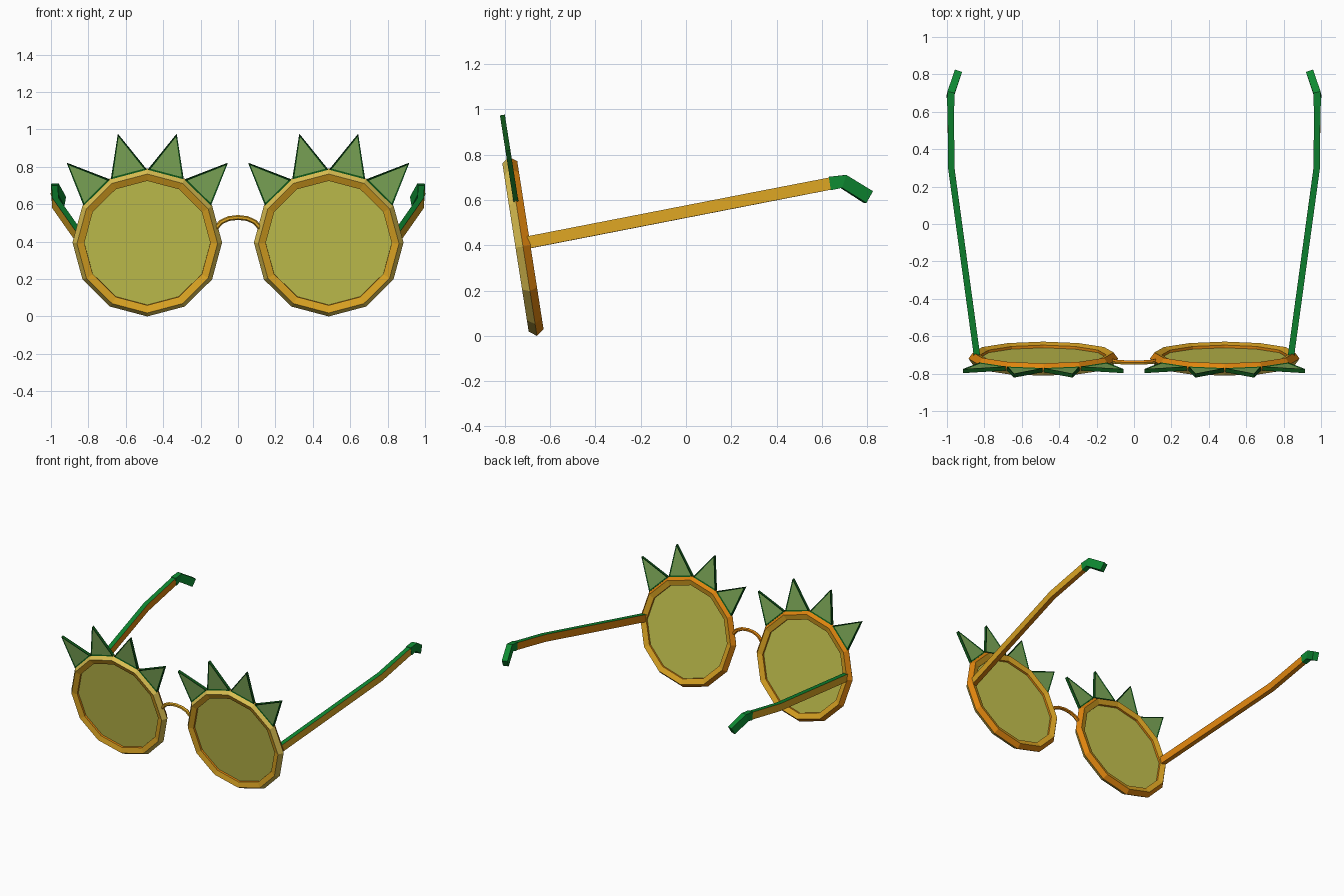
import bpy, bmesh, math
from mathutils import Vector

if "Cube" in bpy.data.objects:
    bpy.data.objects.remove(bpy.data.objects["Cube"])

TILT = math.radians(8.9)      # lens plane leans forward at the top
CX, CY, CZ = 0.485, -0.72, 0.395
SIDES = 12


def srgb(r, g, b):
    f = lambda c: (c / 255 / 12.92) if c < 10 else ((c / 255 + 0.055) / 1.055) ** 2.4
    return (f(r), f(g), f(b), 1.0)


def material(name, *rgb):
    m = bpy.data.materials.new(name)
    m.diffuse_color = srgb(*rgb)
    m.use_nodes = True
    m.node_tree.nodes["Principled BSDF"].inputs["Base Color"].default_value = m.diffuse_color
    return m


GOLD = material("gold", 222, 166, 35)
ORANGE = material("orange", 222, 132, 14)
YELLOW = material("pale_yellow", 218, 190, 80)
LENS = material("lens_yellow", 200, 198, 80)
GREEN = material("leaf_green", 14, 138, 50)
DARK = material("dark_green", 14, 82, 24)
LIGHT = material("light_green", 128, 172, 90)


def finish(name, bm, mats, lens_x=None):
    bm.normal_update()
    me = bpy.data.meshes.new(name)
    bm.to_mesh(me)
    bm.free()
    for m in mats:
        me.materials.append(m)
    ob = bpy.data.objects.new(name, me)
    bpy.context.collection.objects.link(ob)
    if lens_x is not None:
        ob.location = (lens_x, CY, CZ)
        ob.rotation_euler = (TILT, 0, 0)
    return ob


def skin(bm, loops, closed):
    """Join matching vertex loops with quads; returns faces with their band number."""
    out, n = [], len(loops[0])
    for i in range(len(loops) if closed else len(loops) - 1):
        a, b = loops[i], loops[(i + 1) % len(loops)]
        for j in range(n):
            k = (j + 1) % n
            out.append((bm.faces.new((a[j], a[k], b[k], b[j])), j))
    if not closed:
        bm.faces.new(loops[0])
        bm.faces.new(loops[-1])
    bmesh.ops.recalc_face_normals(bm, faces=bm.faces[:])
    return out


def polar(r, deg, y=0.0):
    a = math.radians(deg)
    return Vector((r * math.cos(a), y, r * math.sin(a)))


def rim(name, x):
    # pentagonal section swept round twelve sides, one colour per band
    section = [(0.365 + 0.035 * math.cos(math.radians(72 * j)),
                -0.035 * math.sin(math.radians(72 * j))) for j in range(5)]
    bm = bmesh.new()
    loops = [[bm.verts.new(polar(r, 360 / SIDES * i, y)) for r, y in section]
             for i in range(SIDES)]
    bands = [0, 1, 2, 1, 2]   # outer front, inner front, inside, inner back, outer back
    for f, j in skin(bm, loops, True):
        f.material_index = bands[j]
    finish(name, bm, [YELLOW, GOLD, ORANGE], x)


def lens(name, x):
    bm = bmesh.new()
    loops = [[bm.verts.new(polar(0.345, 360 / SIDES * i, y)) for i in range(SIDES)]
             for y in (-0.006, 0.006)]
    skin(bm, loops, False)
    finish(name, bm, [LENS], x)


def leaf(name, x, deg):
    # triangular spike with a sunken lighter panel on both sides
    bm = bmesh.new()
    pts = [(0.395, deg - 14.5), (0.608, deg), (0.395, deg + 14.5)]
    loops = [[bm.verts.new(polar(r, a, y)) for r, a in pts] for y in (-0.011, 0.011)]
    skin(bm, loops, False)
    panels = [f for f in bm.faces if len(f.verts) == 3]
    bmesh.ops.inset_individual(bm, faces=panels, thickness=0.016, depth=0)
    for f in panels:
        f.material_index = 1
        f.normal_update()
        push = f.normal * -0.004
        for v in f.verts:
            v.co += push
    finish(name, bm, [DARK, LIGHT], x)


def beam(bm, path, half_w, half_h, s):
    """Rectangular bar along a path, mirrored by s."""
    loops = []
    for i, p in enumerate(path):
        d = (Vector(path[min(i + 1, len(path) - 1)]) - Vector(path[max(i - 1, 0)])).normalized()
        side = d.cross(Vector((0, 0, 1))).normalized()
        up = side.cross(d)
        loop = []
        for u, v in ((-1, -1), (1, -1), (1, 1), (-1, 1)):
            c = Vector(p) + side * u * half_w + up * v * half_h
            loop.append(bm.verts.new((c.x * s, c.y, c.z)))
        loops.append(loop)
    skin(bm, loops, False)


def arm(name, s):
    bm = bmesh.new()
    beam(bm, [(0.84, -0.70, 0.412), (0.977, 0.30, 0.607), (0.98, 0.65, 0.675)], 0.017, 0.027, s)
    for f in bm.faces:
        n = f.normal
        if n.z > 0.6:
            f.material_index = 2          # green top
        elif n.x * s > 0.6:
            f.material_index = 0          # gold outside
        else:
            f.material_index = 1          # orange inside and underside
    finish(name, bm, [GOLD, ORANGE, GREEN])


def ear_tip(name, s):
    bm = bmesh.new()
    beam(bm, [(0.98, 0.635, 0.673), (0.98, 0.695, 0.682), (0.943, 0.805, 0.613)],
         0.02, 0.03, s)
    finish(name, bm, [GREEN])


def bridge():
    # thin six-sided arch between the rims
    bm = bmesh.new()
    path = [(-0.125, 0.465), (-0.09, 0.505), (-0.05, 0.523), (0, 0.529),
            (0.05, 0.523), (0.09, 0.505), (0.125, 0.465)]
    loops = []
    for i, (x, z) in enumerate(path):
        a, b = path[max(i - 1, 0)], path[min(i + 1, len(path) - 1)]
        t = Vector((b[0] - a[0], 0, b[1] - a[1])).normalized()
        n = Vector((-t.z, 0, t.x))
        y = CY - (z - CZ) * math.tan(TILT)
        loops.append([bm.verts.new(Vector((x, y, z)) + 0.013 * (
            n * math.cos(math.radians(60 * j)) + Vector((0, 1, 0)) * math.sin(math.radians(60 * j))))
            for j in range(6)])
    skin(bm, loops, False)
    for f in bm.faces:
        f.material_index = 0 if f.normal.y < -0.3 else 1
    finish("bridge", bm, [GOLD, ORANGE])


for label, s in (("left", -1), ("right", 1)):
    rim(label + "_rim", s * CX)
    lens(label + "_lens", s * CX)
    for i, deg in enumerate((45, 75, 105, 135)):
        leaf(f"{label}_leaf_{i + 1}", s * CX, deg)
    arm(label + "_arm", s)
    ear_tip(label + "_ear_tip", s)
bridge()
